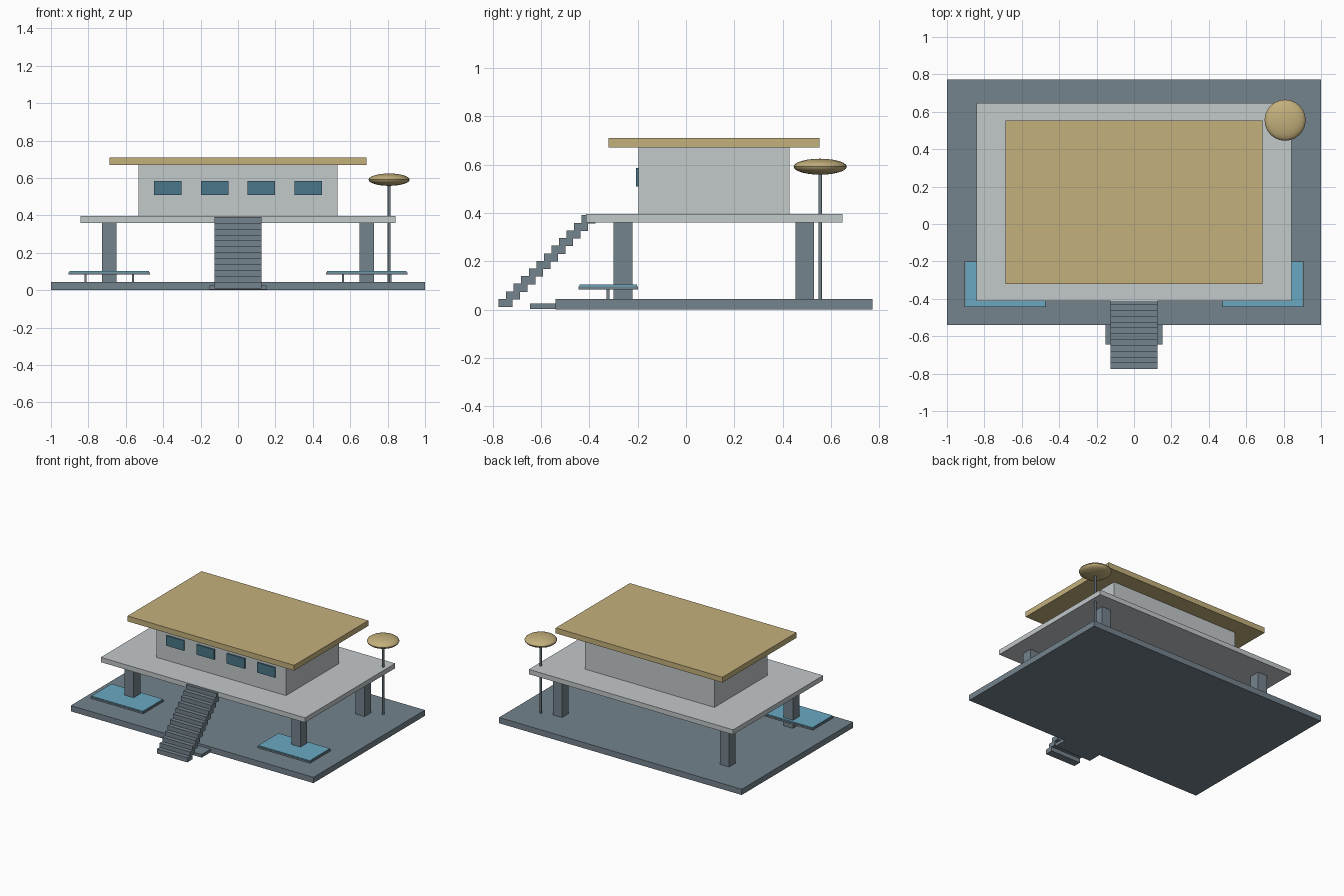
import bpy
import math

if "Cube" in bpy.data.objects:
    bpy.data.objects.remove(bpy.data.objects["Cube"])


def material(name, hex_code):
    def linear(c):
        c /= 255
        return c / 12.92 if c <= 0.04045 else ((c + 0.055) / 1.055) ** 2.4
    m = bpy.data.materials.new(name)
    m.diffuse_color = [linear((hex_code >> s) & 255) for s in (16, 8, 0)] + [1]
    m.use_nodes = True
    m.node_tree.nodes["Principled BSDF"].inputs["Base Color"].default_value = m.diffuse_color
    return m


slate = material("slate grey", 0x74838C)
concrete = material("pale concrete", 0xC2C8CA)
sand = material("sand", 0xC4B07C)
water = material("pool blue", 0x6AA9C2)
glass = material("dark teal glass", 0x4A7688)


def finish(name, mat):
    ob = bpy.context.object
    ob.name = name
    ob.data.materials.append(mat)
    return ob


def box(name, mat, x, y, z):
    """Box from (min, max) pairs on each axis."""
    spans = (x, y, z)
    bpy.ops.mesh.primitive_cube_add(size=1, location=[(a + b) / 2 for a, b in spans])
    ob = finish(name, mat)
    ob.scale = [b - a for a, b in spans]
    bpy.ops.object.transform_apply(location=False, rotation=False, scale=True)
    return ob


def block(name, mat, cx, cy, w, d, z):
    return box(name, mat, (cx - w / 2, cx + w / 2), (cy - d / 2, cy + d / 2), z)


# Ground slab and entry pad
box("ground_slab", slate, (-1, 1), (-0.54, 0.772), (0, 0.043))
box("entry_pad", slate, (-0.152, 0.152), (-0.645, -0.54), (0.003, 0.026))

# Raised deck, room and roof
box("deck", concrete, (-0.842, 0.842), (-0.413, 0.648), (0.36, 0.396))
box("room", concrete, (-0.533, 0.533), (-0.197, 0.427), (0.396, 0.67))
box("roof", sand, (-0.687, 0.687), (-0.32, 0.553), (0.67, 0.71))

# Windows along the front wall
for i in range(4):
    block("window", glass, -0.375 + i * 0.25, -0.202, 0.146, 0.01, (0.51, 0.585))

for side in (-1, 1):
    # Pillars
    for y in (-0.261, 0.491):
        block("pillar", slate, side * 0.688, y, 0.076, 0.078, (0.043, 0.36))
    # Shallow pools on small legs
    block("pool_tray", slate, side * 0.688, -0.322, 0.435, 0.246, (0.084, 0.096))
    block("pool_water", water, side * 0.688, -0.322, 0.425, 0.238, (0.096, 0.103))
    for dx in (-0.127, 0.127):
        block("pool_leg", slate, side * 0.688 + dx, -0.322, 0.012, 0.012, (0.043, 0.084))

# Staircase
for i in range(12):
    y, z = -0.775 + i * 0.0312, 0.01 + i * 0.0315
    box("stair_step", slate, (-0.125, 0.125), (y, y + 0.058), (z, z + 0.034))

# Lamp: slim pole with a flattened globe
bpy.ops.mesh.primitive_cylinder_add(vertices=12, radius=0.0075, depth=0.535,
                                    location=(0.808, 0.555, 0.3105))
finish("lamp_pole", slate)
bpy.ops.object.shade_smooth_by_angle(angle=math.radians(35))
bpy.ops.mesh.primitive_uv_sphere_add(segments=24, ring_count=12, radius=0.11,
                                     location=(0.808, 0.555, 0.591))
finish("lamp_shade", sand).scale = (1, 1, 0.3)
bpy.ops.object.transform_apply(location=False, rotation=False, scale=True)
bpy.ops.object.shade_smooth_by_angle(angle=math.radians(35))
